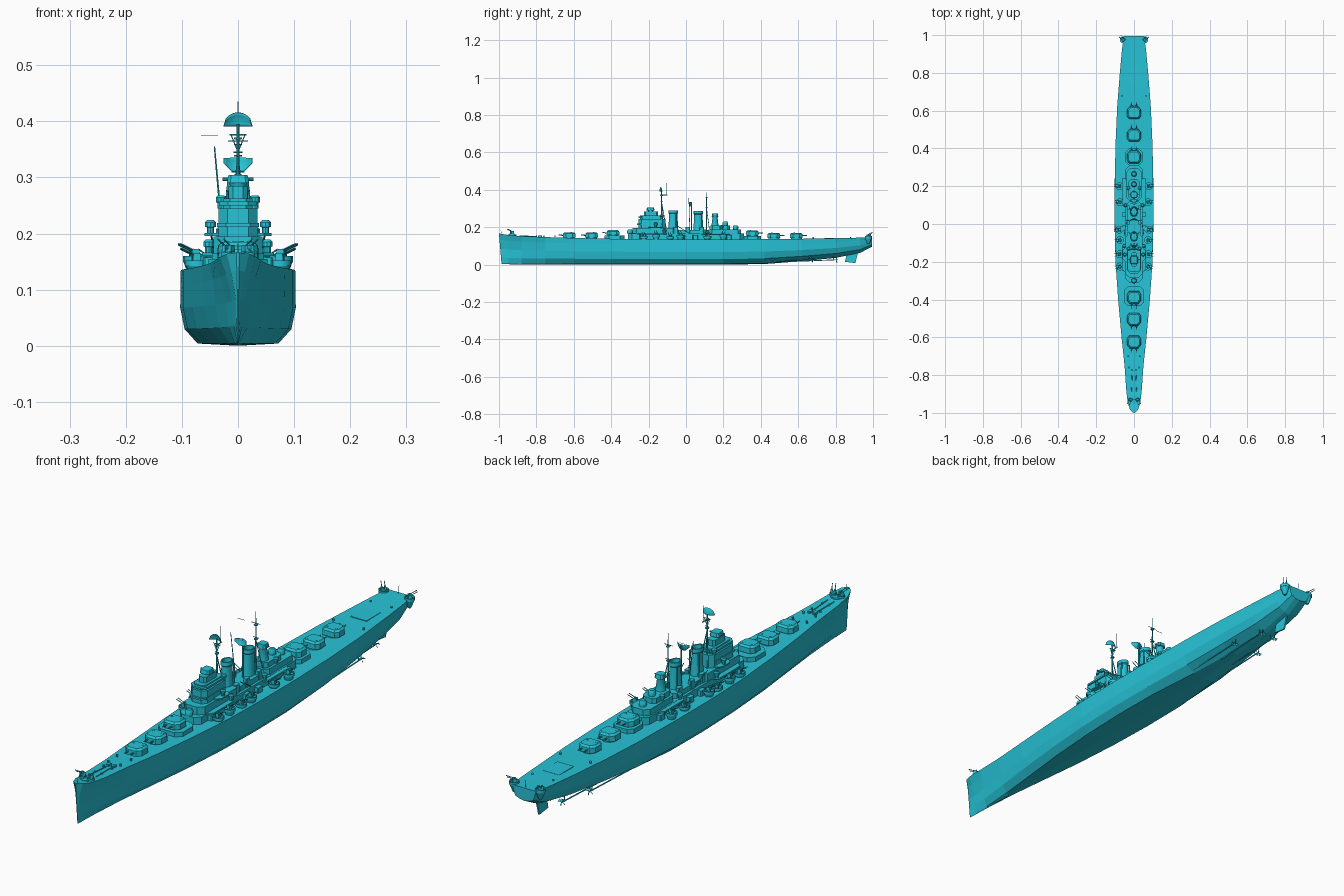
import bpy, math
from mathutils import Vector, Matrix

paint = bpy.data.materials.new("hull_paint")
paint.diffuse_color = (0.02, 0.55, 0.68, 1)


def make(name, verts, faces, smooth=False):
    me = bpy.data.meshes.new(name)
    me.from_pydata([tuple(v) for v in verts], [], faces)
    me.materials.append(paint)
    if smooth:
        me.shade_smooth()
        me.set_sharp_from_angle(angle=math.radians(35))
    ob = bpy.data.objects.new(name, me)
    bpy.context.collection.objects.link(ob)
    return ob


def prism(name, half, z0, z1, at=(0, 0), top=1.0, rot=0.0):
    """Symmetric outline (half points x>=0, front to back) extruded from z0 to z1."""
    ring = [Vector((x, y, 0)) for x, y in half] + [Vector((-x, y, 0)) for x, y in reversed(half)]
    R, n = Matrix.Rotation(rot, 3, 'Z'), len(ring)
    vs = [R @ p * s + Vector((at[0], at[1], z)) for s, z in ((1, z0), (top, z1)) for p in ring]
    fs = [tuple(range(n))[::-1], tuple(range(n, 2 * n))]
    fs += [(i, (i + 1) % n, n + (i + 1) % n, n + i) for i in range(n)]
    return make(name, vs, fs)


def house(name, hw, y0, y1, z0, z1, c=0.012, x=0, top=1.0):
    """Deckhouse with chamfered corners."""
    l = (y1 - y0) / 2
    return prism(name, [(hw - c, -l), (hw, -l + c), (hw, l - c), (hw - c, l)], z0, z1, (x, (y0 + y1) / 2), top)


def lathe(name, prof, at, n=12, sy=1.0):
    vs, fs = [], []
    for r, z in prof:
        for i in range(n):
            a = 2 * math.pi * (i + .5) / n
            vs.append((at[0] + r * math.cos(a), at[1] + r * sy * math.sin(a), at[2] + z))
    for k in range(len(prof) - 1):
        fs += [(k * n + i, k * n + (i + 1) % n, (k + 1) * n + (i + 1) % n, (k + 1) * n + i) for i in range(n)]
    fs += [tuple(range(n))[::-1], tuple(range((len(prof) - 1) * n, len(prof) * n))]
    return make(name, vs, fs, True)


def rod(name, a, b, r=0.0015, n=6, r2=None):
    a, b = Vector(a), Vector(b)
    q = (b - a).to_track_quat('Z', 'Y')
    vs = [p + q @ Vector((rr * math.cos(t), rr * math.sin(t), 0))
          for p, rr in ((a, r), (b, r2 or r)) for t in [2 * math.pi * i / n for i in range(n)]]
    fs = [tuple(range(n))[::-1], tuple(range(n, 2 * n))]
    fs += [(i, (i + 1) % n, n + (i + 1) % n, n + i) for i in range(n)]
    return make(name, vs, fs)


# Hull: y, deck half width, side half width, bottom half width, keel z, deck z
stations = [
    (-1.0, .003, .001, .0005, .004, .166), (-.985, .020, .004, .001, .003, .164),
    (-.95, .033, .010, .002, .002, .158), (-.88, .041, .021, .005, 0, .152),
    (-.75, .050, .040, .014, 0, .147), (-.60, .066, .060, .030, 0, .142),
    (-.40, .084, .082, .052, 0, .138), (-.20, .098, .098, .066, 0, .136),
    (.0, .102, .103, .072, 0, .135), (.20, .102, .103, .070, 0, .135),
    (.42, .098, .097, .050, .003, .136), (.62, .089, .086, .025, .018, .138),
    (.80, .075, .069, .018, .036, .141), (.93, .063, .055, .020, .062, .144),
    (.995, .052, .044, .022, .096, .146)]
vs, fs = [], []
for k, (y, d, s, b, zk, zd) in enumerate(stations):
    h = zd - zk
    half = [(b, zk + .004), (b + .75 * (s - b), zk + .22 * h), (s, zk + .5 * h), (s + .5 * (d - s), zk + .8 * h), (d, zd)]
    ring = [(0, zk)] + half + [(-x, z) for x, z in reversed(half)]
    for x, z in ring:
        rake = .018 * (1 - (z - zk) / h) if k == 0 else 0
        vs.append((x, y + rake * .75, z))
n = 11
for k in range(len(stations) - 1):
    fs += [(k * n + i, k * n + (i + 1) % n, (k + 1) * n + (i + 1) % n, (k + 1) * n + i) for i in range(n)]
fs += [tuple(range(n))[::-1], tuple(range((len(stations) - 1) * n, len(stations) * n))]
make("hull", vs, fs)

# Rudder, shafts and propellers
make("rudder", [(x, y, z) for x in (-.003, .003) for y, z in ((.85, .015), (.905, .008), (.92, .065), (.86, .06))],
     [(3, 2, 1, 0), (4, 5, 6, 7), (0, 1, 5, 4), (1, 2, 6, 5), (2, 3, 7, 6), (3, 0, 4, 7)])
for sx in (-1, 1):
    for x, y0, y1 in ((.058, .42, .68), (.03, .56, .81)):
        rod("propeller_shaft", (sx * x, y0, .016), (sx * x, y1, .026), .0025)
        rod("shaft_strut", (sx * x, y1 - .02, .026), (sx * (x - .01), y1 - .03, .07), .002)
        for k in range(4):
            a = math.pi / 2 * k + .4
            u, w = math.cos(a) * .015, math.sin(a) * .015
            c = Vector((sx * x, y1 - .004, .026))
            make("propeller_blade", [c, c + Vector((u - w * .35, -.004, w + u * .35)), c + Vector((u + w * .35, .004, w - u * .35))], [(0, 1, 2)])


# Main gun turrets, twin barrels
def turret(y, z, back):
    s = -1 if back else 1
    lathe("turret_barbette", [(.030, 0), (.030, z - .132)], (0, y, .132), 16)
    prism("turret_house", [(.022, -.034), (.036, -.016), (.037, .018), (.026, .034)], z, z + .020,
          (0, y), .97, math.pi if back else 0)
    prism("turret_roof", [(.021, -.033), (.035, -.0155), (.036, .0175), (.025, .033)], z + .020, z + .027,
          (0, y), .8, math.pi if back else 0)
    for x in (-.012, .012):
        rod("turret_barrel", (x, y - s * .025, z + .011), (x, y - s * .056, z + .013), .0032, 8, .0022)
        lathe("turret_hatch", [(.004, 0), (.004, .003)], (x * 1.6, y + s * .012, z + .025), 8)


for y, z in ((-.625, .145), (-.505, .145), (-.39, .158)):
    turret(y, z, False)
for y, z in ((.355, .156), (.47, .143), (.59, .143)):
    turret(y, z, True)
house("forward_gun_platform", .053, -.435, -.33, .135, .155, .022)
house("aft_gun_platform", .044, .31, .40, .134, .153, .018)


# Twin anti-aircraft mounts in tubs
def aa_mount(x, y, z, ang, r=.021, tub=.010):
    lathe("gun_tub", [(r, 0), (r, tub), (r - .002, tub), (r - .002, .003), (.001, .003)], (x, y, z), 12)
    lathe("gun_pedestal", [(.008, 0), (.006, .012)], (x, y, z + .002), 8)
    f, s = Vector((math.sin(ang), -math.cos(ang), 0)), Vector((math.cos(ang), math.sin(ang), 0))
    c = Vector((x, y, z + .017))
    for k in (-1, 1):
        p = c + s * .006 * k
        prism("gun_shield", [(.0035, -.008), (.0035, .007)], z + .009, z + .022, p[:2], .85, ang)
        rod("gun_barrel", p - f * .004, p + f * .028 + Vector((0, 0, .015)), .0014, 6)


for sx in (-1, 1):
    a = sx * math.pi / 2
    for y, x, z in ((.20, .078, .150), (.115, .074, .142), (-.03, .078, .148),
                    (-.085, .074, .140), (-.16, .076, .150), (-.225, .074, .142)):
        lathe("tub_support", [(.014, 0), (.019, z - .132)], (sx * x, y, .132), 12)
        aa_mount(sx * x, y, z, a + sx * .15 * (1 if y > 0 else -1))
    aa_mount(sx * .056, .975, .140, sx * 2.4, .019, .012)
    lathe("stern_sponson", [(.006, 0), (.018, .03)], (sx * .056, .975, .110), 12)
lathe("bow_gun_base", [(.024, 0), (.024, .008)], (0, -.93, .152), 12)
for sx in (-1, 1):
    aa_mount(sx * .017, -.93, .158, sx * .5, .014, .008)

# Superstructure tiers
house("main_deckhouse", .046, -.31, .31, .133, .165, .02)
house("gun_deck_forward", .064, -.26, -.10, .160, .166, .02)
house("gun_deck_aft", .062, .08, .24, .158, .164, .02)
house("lower_bridge_house", .044, -.285, -.05, .165, .195, .02)
house("bridge_tower", .035, -.255, -.11, .195, .245, .016)
house("bridge_overhang", .037, -.262, -.115, .212, .219, .016)
house("bridge_wing_deck", .060, -.20, -.125, .196, .201, .014)
house("bridge_roof_rim", .034, -.255, -.12, .250, .257, .016)
house("pilothouse", .026, -.245, -.125, .245, .262, .012)
house("upper_tower", .017, -.225, -.15, .257, .285, .008)
lathe("forward_director_base", [(.013, 0), (.017, .012)], (0, -.19, .280), 12)
house("forward_director", .020, -.212, -.168, .290, .304, .006, top=.85)
rod("forward_rangefinder", (-.028, -.188, .297), (.028, -.188, .297), .003, 8)
house("midship_house", .036, -.05, .12, .165, .185, .012)
house("aft_house", .040, .12, .295, .165, .188, .018)
house("aft_upper_house", .030, .13, .235, .188, .208, .012)
lathe("aft_director_tower", [(.020, 0), (.014, .045), (.017, .052)], (0, .155, .205), 12)
house("aft_director", .018, .137, .173, .256, .272, .006, top=.85)
rod("aft_rangefinder", (-.025, .155, .264), (.025, .155, .264), .0025, 8)
for y, z in ((-.30, .165), (.265, .188), (.21, .208)):
    lathe("control_tub", [(.014, 0), (.015, .014), (.010, .022)], (0, y, z), 10)
for sx in (-1, 1):
    for x, y, z in ((.049, -.162, .201), (.030, -.13, .245), (.052, -.115, .166), (.045, .10, .164), (.030, .19, .188)):
        lathe("side_director", [(.007, 0), (.007, .010), (.010, .011), (.010, .019), (.006, .023)], (sx * x, y, z), 10)
    for y in (-.235, -.02, .05, .23):
        house("deck_locker", .010, y - .014, y + .014, .133, .157, .003, sx * .052)
    for y in (-.055, .01, .085):
        house("vent_trunk", .008, y - .012, y + .012, .165, .200, .003, sx * .03)
    rod("boat_boom", (sx * .04, .02, .165), (sx * .052, -.06, .215), .0018)

# Funnels
for y, h in ((-.068, .125), (.066, .122)):
    lathe("funnel", [(.024, 0), (.021, .03), (.018, h - .018), (.021, h - .014), (.020, h), (.016, h), (.015, h - .02)],
          (0, y, .165), 16, 1.25)
    for sx in (-1, 1):
        rod("funnel_pipe", (sx * .021, y + .016, .17), (sx * .019, y + .016, .165 + h * .9), .003)


# Masts and radar reflectors
def dish(name, y, z, w, h, flip, m=12, k=5):
    vs, fs = [], []
    for i in range(m + 1):
        u = -1 + 2 * i / m
        for j in range(k + 1):
            v = j / k * math.sqrt(max(0, 1 - u * u)) if not flip else j / k * (1 - max(0, abs(u) - .4))
            vs.append((w * u, y - .014 * u * u - .008 * v * v, z + (-h if flip else h) * v))
    for i in range(m):
        fs += [(i * (k + 1) + j, (i + 1) * (k + 1) + j, (i + 1) * (k + 1) + j + 1, i * (k + 1) + j + 1) for j in range(k)]
    ob = make(name, vs, fs, True)
    mod = ob.modifiers.new("thickness", 'SOLIDIFY')
    mod.thickness = .0015


rod("foremast", (0, -.13, .19), (0, -.13, .395), .004, 8, .0025)
rod("foremast_topmast", (0, -.105, .37), (0, -.105, .435), .001)
rod("foremast_arm", (0, -.14, .372), (0, -.1, .372), .002)
dish("air_search_radar", -.128, .391, .025, .024, False)
rod("mainmast", (0, .11, .185), (0, .11, .385), .0035, 8, .0015)
rod("mainmast_whip", (0, .11, .385), (0, .11, .41), .0008)
rod("radar_post", (0, .03, .18), (0, .03, .335), .003, 8)
dish("height_radar", .03, .335, .026, .025, True)
for sx in (-1, 1):
    rod("foremast_leg", (sx * .018, -.105, .19), (0, -.13, .33), .002)
    rod("mainmast_leg", (sx * .018, .125, .19), (0, .11, .30), .0018)
    rod("foremast_brace", (0, -.13, .345), (sx * .012, -.13, .375), .001)
for y, z, w in ((-.13, .376, .015), (-.13, .345, .008), (.11, .365, .018), (.11, .31, .012)):
    rod("mast_yard", (-w, y, z), (w, y, z), .0012)
    lathe("mast_platform", [(.007, 0), (.008, .003)], (0, y, z - .008), 8)
rod("signal_yard", (-.066, .09, .375), (-.036, .09, .375), .0008)
rod("whip_antenna", (-.028, .02, .20), (-.042, .015, .355), .002, 6, .0012)

# Deck fittings
house("aircraft_hatch", .035, .74, .83, .137, .1425, .002)
for sx in (-1, 1):
    for y, x in ((-.86, .014), (-.80, .018), (-.76, .026), (-.70, .03), (.68, .065), (.88, .045)):
        lathe("bollard", [(.004, 0), (.003, .006), (.005, .008)], (sx * x, y, .148 if y < 0 else .139), 8)
    rod("anchor_chain", (sx * .010, -.80, .151), (sx * .014, -.89, .154), .002)
    house("anchor_winch", .006, -.79, -.77, .146, .156, .002, sx * .011)
rod("bow_staff", (0, -.985, .162), (0, -.99, .182), .001)
rod("stern_staff", (0, .985, .144), (0, .99, .175), .001)
